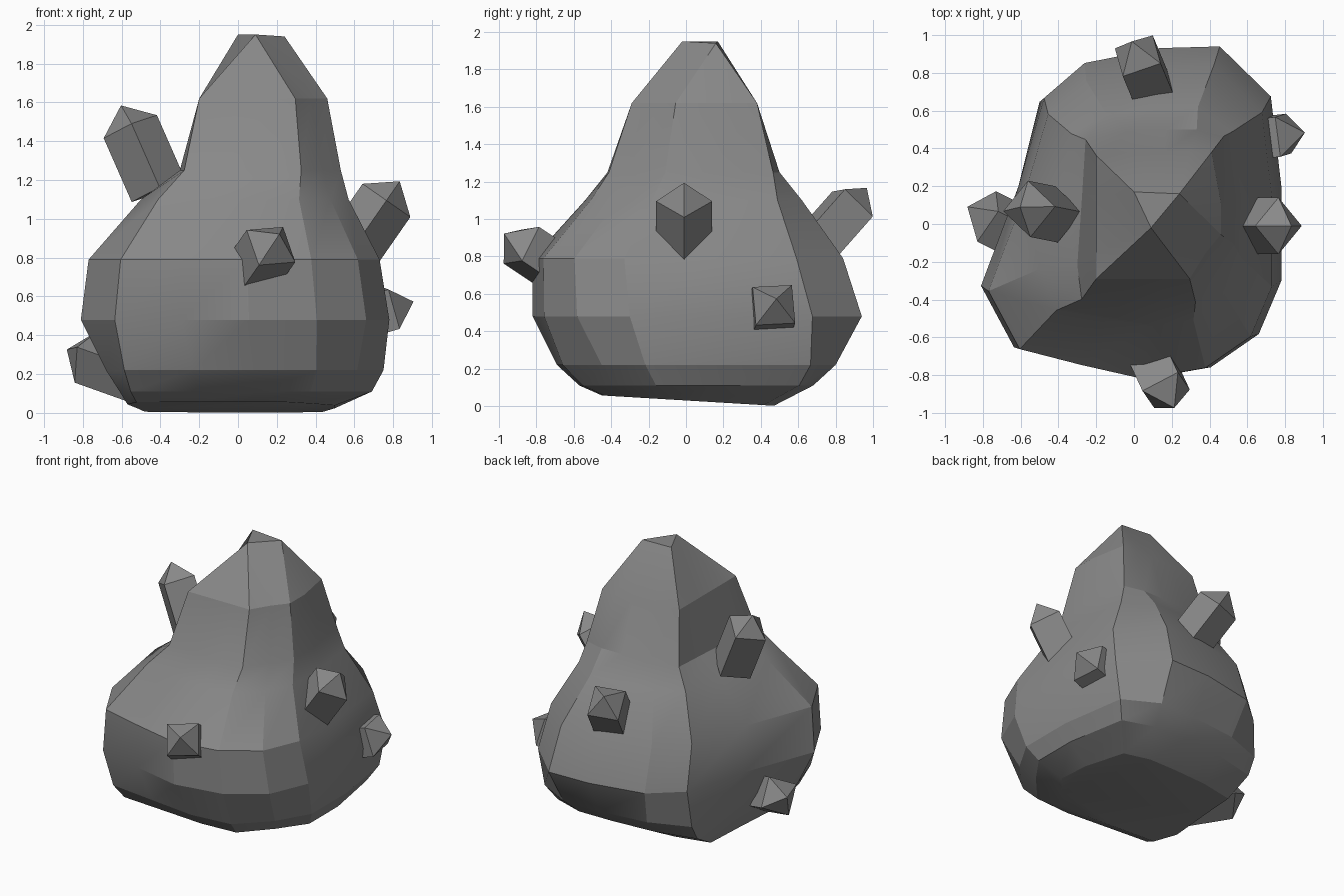
import bpy
import bmesh
import math
from mathutils import Vector, Matrix

cube = bpy.data.objects.get("Cube")
if cube:
    bpy.data.objects.remove(cube, do_unlink=True)

# One stone grey for everything
stone = bpy.data.materials.new("stone_grey")
stone.use_nodes = True
grey = (0.25, 0.25, 0.25, 1)
stone.diffuse_color = grey
stone.node_tree.nodes["Principled BSDF"].inputs["Base Color"].default_value = grey


def finish(name, bm):
    """Turn a bmesh into a named object with outward normals."""
    bmesh.ops.recalc_face_normals(bm, faces=bm.faces)
    mesh = bpy.data.meshes.new(name)
    bm.to_mesh(mesh)
    bm.free()
    mesh.materials.append(stone)
    obj = bpy.data.objects.new(name, mesh)
    bpy.context.collection.objects.link(obj)
    return obj


def bridge(bm, lower, upper):
    """Join two rings of equal size with quads."""
    count = len(lower)
    for i in range(count):
        j = (i + 1) % count
        bm.faces.new((lower[i], lower[j], upper[j], upper[i]))


# Irregular belly outline and boxy tower outline, both in a unit box
BELLY = [(-1, -.44), (-.78, -.81), (-.35, -.91), (.09, -1), (.53, -.93),
         (.85, -.73), (1, -.41), (1, .16), (.93, .7), (.59, 1),
         (.19, .99), (-.31, .9), (-.58, .69), (-.75, .16)]
TOWER = [(-1, -.6), (-1, -1), (-.4, -1), (.1, -1), (.5, -1),
         (.75, -.6), (1, -.3), (1, .2), (.85, 1), (.5, 1),
         (.1, 1), (-.4, 1), (-1, .95), (-1, .3)]

# Boulder rings: height, x range, y range, boxiness
RINGS = [
    (.03, -.57, .5, -.45, .47, .6),
    (.11, -.61, .69, -.57, .68, .6),
    (.22, -.68, .75, -.69, .8, .4),
    (.48, -.81, .78, -.82, .94, 0),
    (.79, -.77, .73, -.82, .84, 0),
    (1.1, -.5, .57, -.54, .62, .25),
    (1.25, -.3, .53, -.42, .5, .75),
    (1.62, -.2, .46, -.29, .38, 1),
]

# Three corners of the peak
PEAK = [Vector(p) for p in ((0, .17, 1.95), (.24, .16, 1.94), (.09, -.02, 1.95))]


def build_boulder():
    bm = bmesh.new()
    loops = []
    for z, left, right, front, back, boxiness in RINGS:
        loop = []
        for belly, tower in zip(BELLY, TOWER):
            p = Vector(belly).lerp(Vector(tower), boxiness)
            x = (left + right) / 2 + p.x * (right - left) / 2
            y = (front + back) / 2 + p.y * (back - front) / 2
            tilt = -.06 * y if z < .05 else 0
            loop.append(bm.verts.new((x, y, z + tilt)))
        loops.append(loop)
    # The top ring gathers into the nearest peak corners
    loops.append([bm.verts.new(min(PEAK, key=lambda p: (p - v.co).xy.length))
                  for v in loops[-1]])
    for lower, upper in zip(loops, loops[1:]):
        bridge(bm, lower, upper)
    bm.faces.new(loops[0])
    bm.faces.new(loops[-1])
    bmesh.ops.remove_doubles(bm, verts=bm.verts, dist=.001)
    return finish("boulder", bm)


def build_crystal(name, centre, axis, roll, radius=.15, tip=.12, depth=.36):
    """Four-sided prism with a pyramid tip, sunk into the boulder."""
    bm = bmesh.new()
    rings = []
    for height in (-depth, 0):
        rings.append([bm.verts.new((radius * math.cos(a), radius * math.sin(a), height))
                      for a in (math.radians(roll + 90 * k) for k in range(4))])
    bridge(bm, *rings)
    bm.faces.new(rings[0])
    apex = bm.verts.new((0, 0, tip))
    for i in range(4):
        bm.faces.new((rings[1][i], rings[1][(i + 1) % 4], apex))
    # Local x lies level, so the roll is measured from the horizon
    z_axis = Vector(axis).normalized()
    x_axis = Vector((-z_axis.y, z_axis.x, 0)).normalized()
    y_axis = z_axis.cross(x_axis)
    turn = Matrix((x_axis, y_axis, z_axis)).transposed().to_4x4()
    bm.transform(Matrix.Translation(centre) @ turn)
    return finish(name, bm)


boulder = build_boulder()
bpy.ops.object.select_all(action='DESELECT')
boulder.select_set(True)
bpy.context.view_layer.objects.active = boulder
bpy.ops.object.shade_smooth_by_angle(angle=math.radians(20))

# Crystals: name, cap centre, direction, roll
CRYSTALS = [
    ("front_crystal", (.17, -.88, .86), (.35, -.75, .5), 50),
    ("left_upper_crystal", (.765, -.01, 1.095), (.57, 0, .82), 0),
    ("left_lower_crystal", (.79, .47, .54), (.85, .1, .25), 48),
    ("right_upper_crystal", (-.555, .08, 1.475), (-.4, .08, .91), 15),
    ("back_crystal", (.02, .89, 1.08), (-.25, .6, .68), 40),
    ("right_lower_crystal", (-.78, .04, .29), (-.7, .35, .25), 20),
]
for name, centre, axis, roll in CRYSTALS:
    build_crystal(name, centre, axis, roll)
